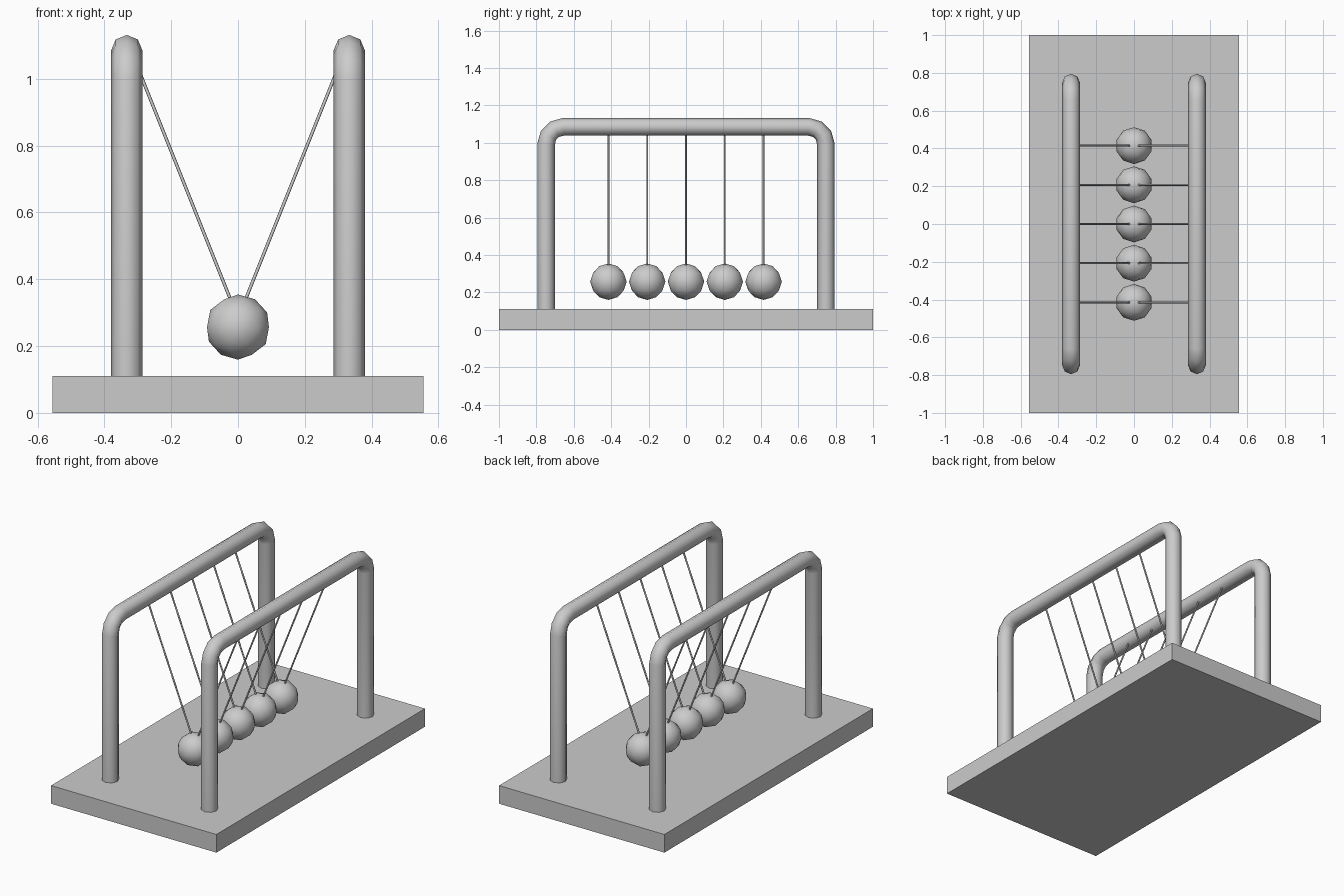
import bpy, bmesh, math
from mathutils import Vector

if "Cube" in bpy.data.objects:
    bpy.data.objects.remove(bpy.data.objects["Cube"])


def add_object(name, bm, smooth=True):
    bmesh.ops.recalc_face_normals(bm, faces=bm.faces)
    for f in bm.faces:
        f.smooth = smooth and len(f.verts) <= 4
    mesh = bpy.data.meshes.new(name)
    bm.to_mesh(mesh)
    bm.free()
    ob = bpy.data.objects.new(name, mesh)
    bpy.context.collection.objects.link(ob)
    return ob


def tube(name, path, radius, sides):
    """Sweep a regular polygon along a path with a planar, mitre-free bend."""
    bm = bmesh.new()
    rings = []
    plane = Vector((0, 1, 0)) if path[0].x != path[-1].x else Vector((1, 0, 0))
    for i, p in enumerate(path):
        a = (p - path[i - 1]).normalized() if i else Vector()
        b = (path[i + 1] - p).normalized() if i < len(path) - 1 else Vector()
        side = plane.cross((a + b).normalized())
        angles = [math.tau * k / sides for k in range(sides)]
        rings.append([bm.verts.new(p + radius * (math.cos(t) * plane + math.sin(t) * side))
                      for t in angles])
    for r, s in zip(rings, rings[1:]):
        for k in range(sides):
            n = (k + 1) % sides
            bm.faces.new((r[k], r[n], s[n], s[k]))
    bm.faces.new(rings[0])
    bm.faces.new(rings[-1])
    return add_object(name, bm)


# Base slab
bm = bmesh.new()
bmesh.ops.create_cube(bm, size=1)
bmesh.ops.scale(bm, vec=(1.11, 2.0, 0.11), verts=bm.verts)
bmesh.ops.translate(bm, vec=(0, 0, 0.055), verts=bm.verts)
add_object("base", bm, smooth=False)

# Two bent tube frames
FRAME_X, LEG_Y, TOP_Z, BEND, STEPS = 0.333, 0.748, 1.085, 0.093, 3
for label, sx in (("left", -1), ("right", 1)):
    x = sx * FRAME_X
    half = [Vector((x, LEG_Y, 0.1))]
    for i in range(STEPS + 1):
        t = math.pi / 2 * i / STEPS
        half.append(Vector((x, LEG_Y - BEND + BEND * math.cos(t),
                            TOP_Z - BEND + BEND * math.sin(t))))
    other = [Vector((x, -p.y, p.z)) for p in reversed(half)]
    tube(label + "_frame", half + other, 0.047, 8)

# Five hanging balls, each held by a pair of strings
for n in range(5):
    y = (n - 2) * 0.2075
    bm = bmesh.new()
    bmesh.ops.create_icosphere(bm, subdivisions=2, radius=0.0975)
    bmesh.ops.translate(bm, vec=(0, y, 0.257), verts=bm.verts)
    add_object(f"ball_{n + 1}", bm)
    for label, sx in (("left", -1), ("right", 1)):
        tube(f"{label}_string_{n + 1}",
             [Vector((sx * 0.32, y, 1.083)), Vector((sx * 0.018, y, 0.328))], 0.005, 8)
